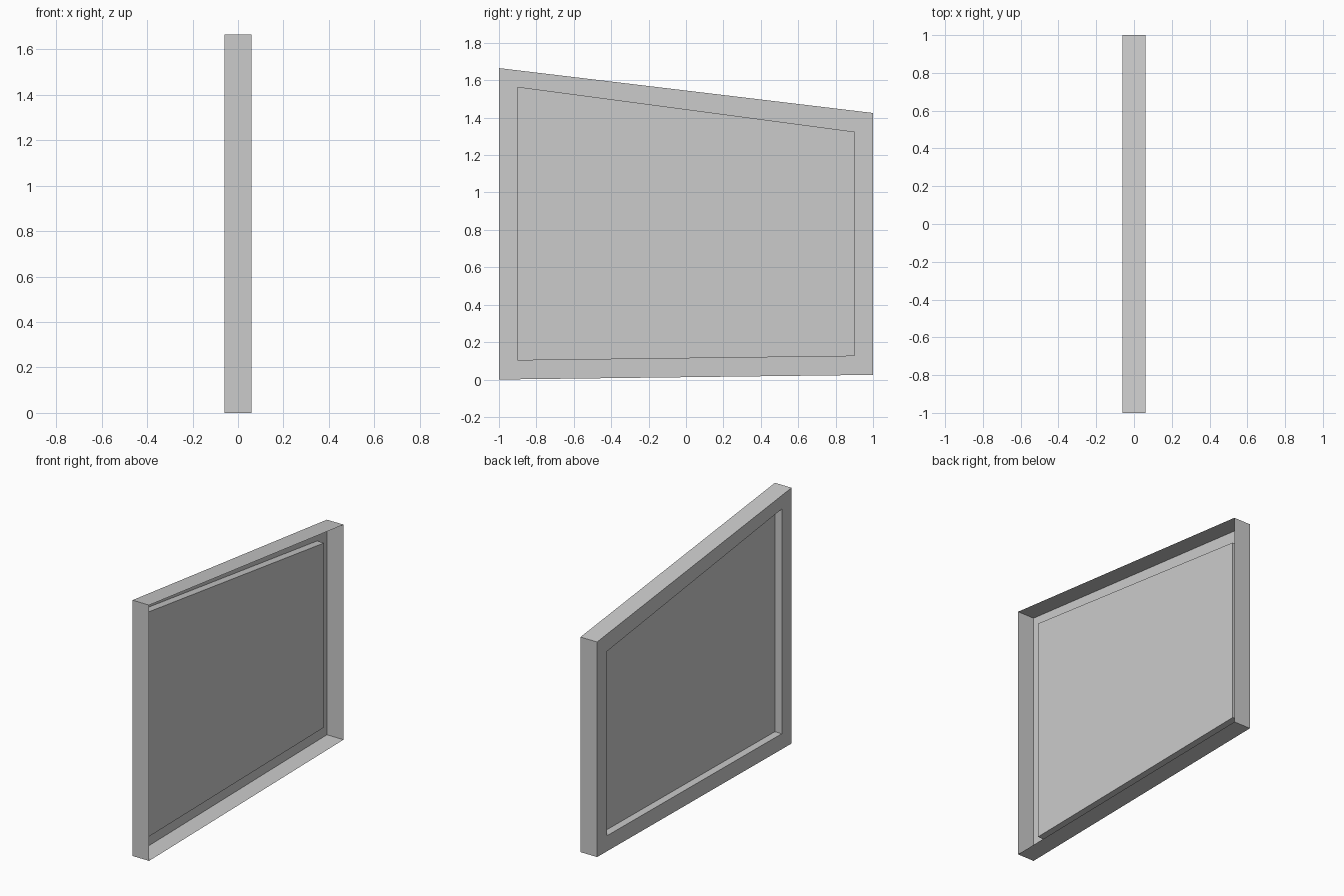
import bpy
import bmesh

cube = bpy.data.objects.get("Cube")
if cube:
    bpy.data.objects.remove(cube, do_unlink=True)

HALF_THICK = 0.06
RECESS = 0.05

# Slanted outlines of the tray and its panel as (y, z) corners
outer = [(-1, 0), (1, 0.025), (1, 1.425), (-1, 1.665)]
inner = [(-0.9, 0.102), (0.9, 0.125), (0.9, 1.325), (-0.9, 1.565)]

grey = bpy.data.materials.new("light grey")
grey.use_nodes = True
colour = (0.6, 0.6, 0.6, 1)
grey.diffuse_color = colour
grey.node_tree.nodes["Principled BSDF"].inputs["Base Color"].default_value = colour

bm = bmesh.new()


def ring(outline, x):
    return [bm.verts.new((x, y, z)) for y, z in outline]


# Open rim on +x, side walls, flat border on -x, then the recessed panel
rings = [
    ring(outer, HALF_THICK),
    ring(outer, -HALF_THICK),
    ring(inner, -HALF_THICK),
    ring(inner, -HALF_THICK + RECESS),
]
for a, b in zip(rings, rings[1:]):
    for i in range(4):
        j = (i + 1) % 4
        bm.faces.new((a[i], b[i], b[j], a[j]))
bm.faces.new(reversed(rings[-1]))

mesh = bpy.data.meshes.new("recessed_panel")
bm.to_mesh(mesh)
bm.free()
mesh.materials.append(grey)
panel = bpy.data.objects.new("recessed_panel", mesh)
bpy.context.collection.objects.link(panel)
